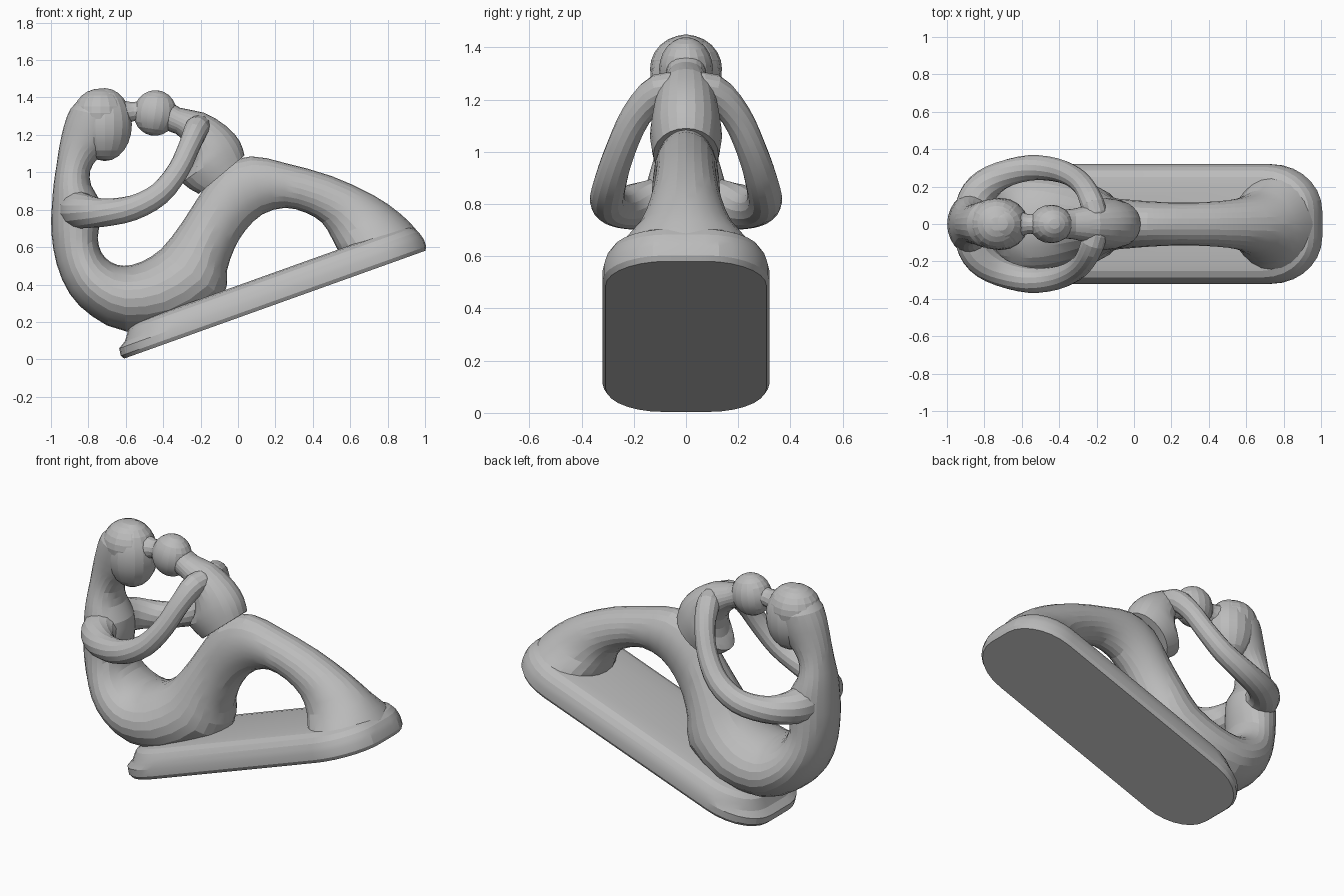
import bpy, bmesh, math
from mathutils import Vector, Matrix

if "Cube" in bpy.data.objects:
    bpy.data.objects.remove(bpy.data.objects["Cube"])

stone = bpy.data.materials.new("grey stone")
stone.diffuse_color = (0.5, 0.5, 0.5, 1)
stone.use_nodes = True
stone.node_tree.nodes["Principled BSDF"].inputs["Base Color"].default_value = stone.diffuse_color


def catmull(rows, steps):
    """Smoothly interpolate a list of equal-length number rows."""
    out = []
    n = len(rows)
    for i in range(n - 1):
        p0, p1, p2, p3 = rows[max(i - 1, 0)], rows[i], rows[i + 1], rows[min(i + 2, n - 1)]
        for s in range(steps):
            t = s / steps
            out.append([0.5 * (2 * b + (c - a) * t + (2 * a - 5 * b + 4 * c - d) * t * t
                        + (3 * b - a - 3 * c + d) * t ** 3) for a, b, c, d in zip(p0, p1, p2, p3)])
    return out + [list(rows[-1])]


def finish(name, bm):
    me = bpy.data.meshes.new(name)
    bm.to_mesh(me)
    bm.free()
    me.materials.append(stone)
    ob = bpy.data.objects.new(name, me)
    bpy.context.collection.objects.link(ob)
    bpy.context.view_layer.objects.active = ob
    ob.select_set(True)
    bpy.ops.object.shade_smooth_by_angle(angle=math.radians(14))
    ob.select_set(False)
    return ob


def skin(name, rings):
    """Bridge rings of points into a closed solid."""
    bm = bmesh.new()
    loops = [[bm.verts.new(p) for p in ring] for ring in rings]
    n = len(loops[0])
    for a, b in zip(loops, loops[1:]):
        for i in range(n):
            bm.faces.new((a[i], a[(i + 1) % n], b[(i + 1) % n], b[i]))
    bm.faces.new(loops[0])
    bm.faces.new(loops[-1])
    bmesh.ops.recalc_face_normals(bm, faces=bm.faces)
    return finish(name, bm)


def profile_loft(name, sections, sides=24, steps=2):
    """Sections: outline point A (x, z), outline point B (x, z), half width in y."""
    rings = []
    for ax, az, bx, bz, w in catmull(sections, steps):
        c = Vector(((ax + bx) / 2, 0, (az + bz) / 2))
        h = Vector(((ax - bx) / 2, 0, (az - bz) / 2))
        rings.append([c + h * math.cos(t) + Vector((0, w * math.sin(t), 0))
                      for t in (2 * math.pi * i / sides for i in range(sides))])
    return skin(name, rings)


def tube(name, path, sides=14, steps=3):
    """Path rows: x, y, z, radius."""
    pts = catmull(path, steps)
    rings = []
    for i, (x, y, z, r) in enumerate(pts):
        a, b = pts[max(i - 1, 0)], pts[min(i + 1, len(pts) - 1)]
        d = (Vector(b[:3]) - Vector(a[:3])).normalized()
        u = d.cross(Vector((-0.6, 0, 0.8))).normalized()
        v = d.cross(u)
        rings.append([Vector((x, y, z)) + r * (u * math.cos(t) + v * math.sin(t))
                      for t in (2 * math.pi * k / sides for k in range(sides))])
    return skin(name, rings)


def ball(name, centre, radii, tilt=0):
    bm = bmesh.new()
    bmesh.ops.create_uvsphere(bm, u_segments=18, v_segments=12, radius=1)
    bm.transform(Matrix.Translation(centre) @ Matrix.Rotation(tilt, 4, 'Y')
                 @ Matrix.Diagonal((*radii, 1)))
    return finish(name, bm)


# Sloping base slab: rounded rectangle layers stacked along the tilted normal
slope = math.atan2(0.58, 1.62)
along = Vector((math.cos(slope), 0, math.sin(slope)))
up = Vector((-math.sin(slope), 0, math.cos(slope)))
origin = Vector((-0.62, 0, 0))
length, half = 1.735, 0.32


def slab_ring(inset, heel, h):
    """Outline inset evenly, with an extra setback at the low end."""
    ring = []
    for cu, cv, a0 in ((1, 1, 0), (0, 1, 90), (0, -1, 180), (1, -1, 270)):
        ru, rv = (0.29, 0.25) if cu else (0.28, 0.23)
        for k in range(8):
            a = math.radians(a0 + 90 * k / 7)
            u = (length - ru if cu else ru + heel) + (ru - inset) * math.cos(a)
            v = cv * (half - rv) + (rv - inset) * math.sin(a)
            ring.append(origin + along * u + Vector((0, v, 0)) + up * h)
    return ring


skin("base_slab", [slab_ring(*layer) for layer in (
    (0.012, 0, 0), (0, 0, 0.02), (0, 0.005, 0.06), (0.006, 0.04, 0.085),
    (0.015, 0.05, 0.11), (0.035, 0.05, 0.138), (0.07, 0.05, 0.155), (0.12, 0.05, 0.163))])

# Seated figure: feet, legs, hips, back and neck in one sweep
profile_loft("large_figure_body", [
    (0.98, 0.61, 0.6, 0.47, 0.28), (0.955, 0.69, 0.54, 0.57, 0.26),
    (0.86, 0.785, 0.5, 0.65, 0.18), (0.72, 0.88, 0.45, 0.73, 0.14),
    (0.5, 0.98, 0.36, 0.785, 0.12), (0.25, 1.05, 0.25, 0.81, 0.115),
    (0.07, 1.085, 0.13, 0.775, 0.12), (-0.09, 1.03, 0.04, 0.69, 0.13),
    (-0.21, 0.87, -0.02, 0.59, 0.14), (-0.3, 0.73, -0.06, 0.47, 0.17),
    (-0.41, 0.59, -0.08, 0.33, 0.21), (-0.52, 0.52, -0.32, 0.18, 0.25),
    (-0.61, 0.5, -0.6, 0.15, 0.255), (-0.68, 0.52, -0.78, 0.23, 0.24),
    (-0.73, 0.57, -0.9, 0.35, 0.21), (-0.75, 0.65, -0.97, 0.51, 0.175),
    (-0.735, 0.75, -0.998, 0.68, 0.165), (-0.74, 0.85, -0.995, 0.82, 0.16),
    (-0.785, 0.93, -0.985, 0.94, 0.135), (-0.79, 1.01, -0.97, 1.04, 0.11),
    (-0.745, 1.08, -0.955, 1.14, 0.105), (-0.66, 1.16, -0.93, 1.25, 0.12),
    (-0.62, 1.28, -0.895, 1.34, 0.13), (-0.64, 1.37, -0.83, 1.405, 0.09)])
ball("large_head", (-0.712, 0, 1.255), (0.147, 0.14, 0.195))
ball("large_head_crown", (-0.735, 0, 1.318), (0.145, 0.138, 0.13))

# Small figure sitting on the knees
profile_loft("small_figure_body", [
    (-0.39, 1.4, -0.42, 1.23, 0.075), (-0.31, 1.345, -0.33, 1.205, 0.082),
    (-0.18, 1.318, -0.25, 1.11, 0.11), (-0.06, 1.245, -0.26, 1.01, 0.13),
    (0.01, 1.165, -0.3, 0.945, 0.138), (0.035, 1.09, -0.21, 0.885, 0.125)])
ball("small_head", (-0.443, 0, 1.317), (0.117, 0.103, 0.122), 0.15)
tube("kiss", [(-0.66, 0, 1.315, 0.09), (-0.6, 0, 1.32, 0.065), (-0.555, 0, 1.325, 0.052),
              (-0.51, 0, 1.325, 0.065), (-0.46, 0, 1.325, 0.08)])

# Joined arms, one ring half per side, both ends buried in the bodies
for side, s in (("front", -1), ("back", 1)):
    tube(side + "_arms", [
        (-0.865, s * -0.02, 0.81, 0.1), (-0.855, s * 0.1, 0.8, 0.1),
        (-0.81, s * 0.19, 0.79, 0.09), (-0.71, s * 0.26, 0.785, 0.075),
        (-0.56, s * 0.3, 0.81, 0.068), (-0.42, s * 0.29, 0.885, 0.063),
        (-0.32, s * 0.25, 1.01, 0.058), (-0.26, s * 0.19, 1.14, 0.058),
        (-0.22, s * 0.1, 1.235, 0.065), (-0.19, s * -0.01, 1.235, 0.06)])
